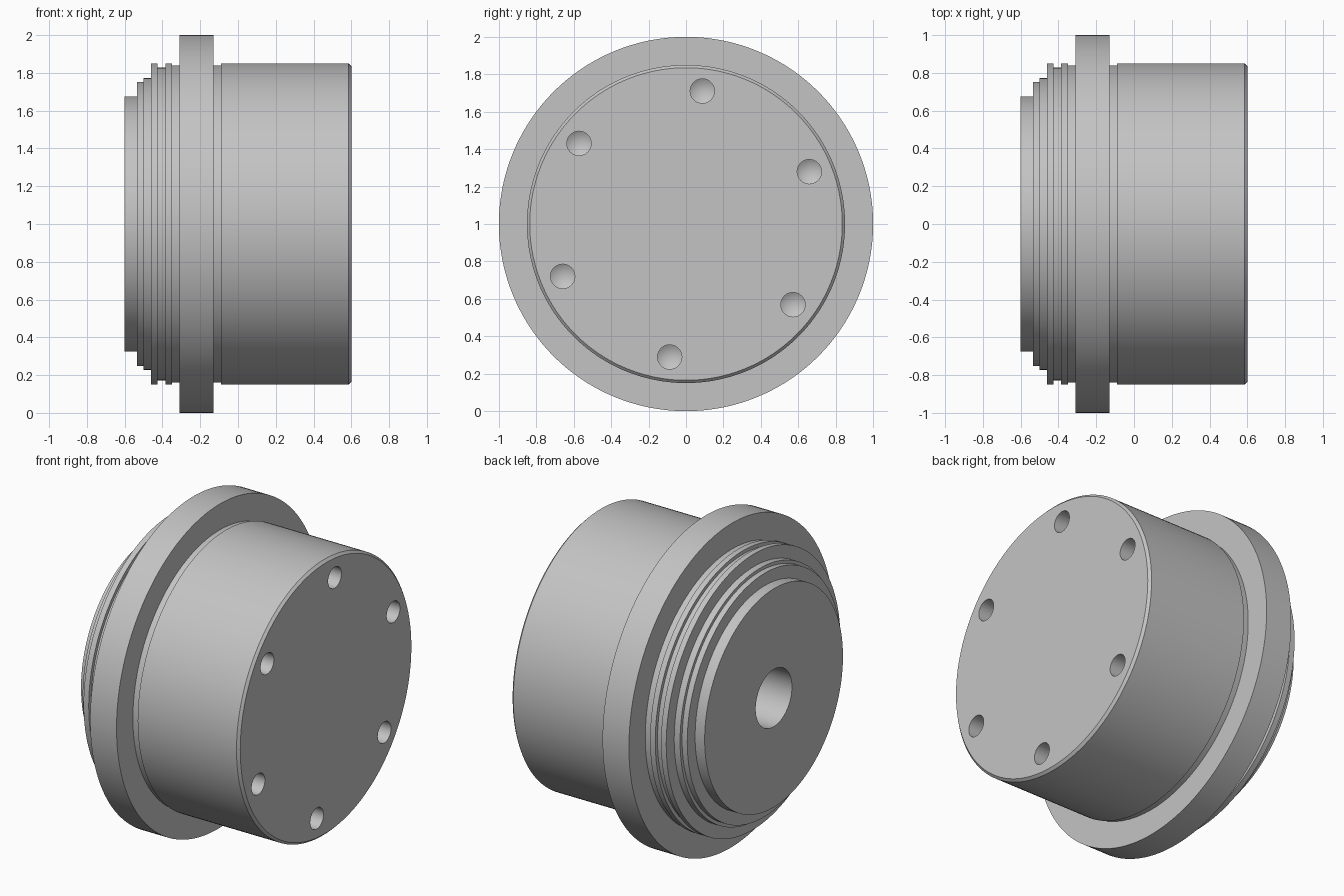
import bpy, bmesh, math
from mathutils import Matrix, Vector

old = bpy.data.objects.get("Cube")
if old:
    bpy.data.objects.remove(old, do_unlink=True)

# Single flat colour
grey = bpy.data.materials.new("plain grey")
grey.use_nodes = True
color = (0.55, 0.55, 0.55, 1)
grey.diffuse_color = color
grey.node_tree.nodes["Principled BSDF"].inputs["Base Color"].default_value = color


def lathe(bm, profile, offset, steps):
    """Turn an (x, radius) profile around the x axis, closing open ends."""
    part = bmesh.new()
    verts = [part.verts.new((x, 0, r)) for x, r in profile]
    edges = [part.edges.new(pair) for pair in zip(verts, verts[1:])]
    bmesh.ops.spin(part, geom=verts + edges, cent=(0, 0, 0), axis=(1, 0, 0),
                   angle=math.tau, steps=steps)
    bmesh.ops.remove_doubles(part, verts=part.verts, dist=1e-5)
    bmesh.ops.holes_fill(part, edges=[e for e in part.edges if e.is_boundary], sides=0)
    bmesh.ops.recalc_face_normals(part, faces=part.faces)
    bmesh.ops.transform(part, matrix=Matrix.Translation(offset), verts=part.verts)
    mesh = bpy.data.meshes.new("turned")
    part.to_mesh(mesh)
    part.free()
    bm.from_mesh(mesh)
    bpy.data.meshes.remove(mesh)


def make_object(name, bm):
    mesh = bpy.data.meshes.new(name)
    bm.to_mesh(mesh)
    bm.free()
    mesh.materials.append(grey)
    ob = bpy.data.objects.new(name, mesh)
    bpy.context.collection.objects.link(ob)
    return ob


# Turned body: (start x, end x, radius) of each cylindrical step
steps = [(-0.6, -0.535, 0.675), (-0.535, -0.5, 0.752), (-0.5, -0.46, 0.772),
         (-0.46, -0.425, 0.85), (-0.425, -0.385, 0.828), (-0.385, -0.35, 0.85),
         (-0.35, -0.31, 0.84), (-0.31, -0.13, 1.0), (-0.13, -0.09, 0.84),
         (-0.09, 0.585, 0.85)]
# Central blind bore with a drill-point bottom opens on the left end
profile = [(0.1, 0), (0.0, 0.177), (-0.6, 0.177)]
for start, end, radius in steps:
    profile += [(start, radius), (end, radius)]
profile.append((0.6, 0.835))  # chamfer
bm = bmesh.new()
lathe(bm, profile, Vector((0, 0, 1)), 160)
body = make_object("flanged_body", bm)

# Ring of six drilled holes in the right end
bm = bmesh.new()
drill = [(0.7, 0.065), (0.36, 0.065), (0.32, 0)]
for i in range(6):
    a = math.radians(23 + 60 * i)
    lathe(bm, drill, Vector((0, 0.716 * math.cos(a), 1 + 0.716 * math.sin(a))), 40)
cutter = make_object("drill_cutter", bm)
cutter.hide_render = True

bpy.ops.object.select_all(action="DESELECT")
body.select_set(True)
bpy.context.view_layer.objects.active = body
cut = body.modifiers.new("drilled holes", "BOOLEAN")
cut.operation = "DIFFERENCE"
cut.solver = "EXACT"
cut.object = cutter
bpy.ops.object.modifier_apply(modifier=cut.name)
bpy.data.objects.remove(cutter, do_unlink=True)
bpy.ops.object.shade_smooth_by_angle(angle=math.radians(25))
